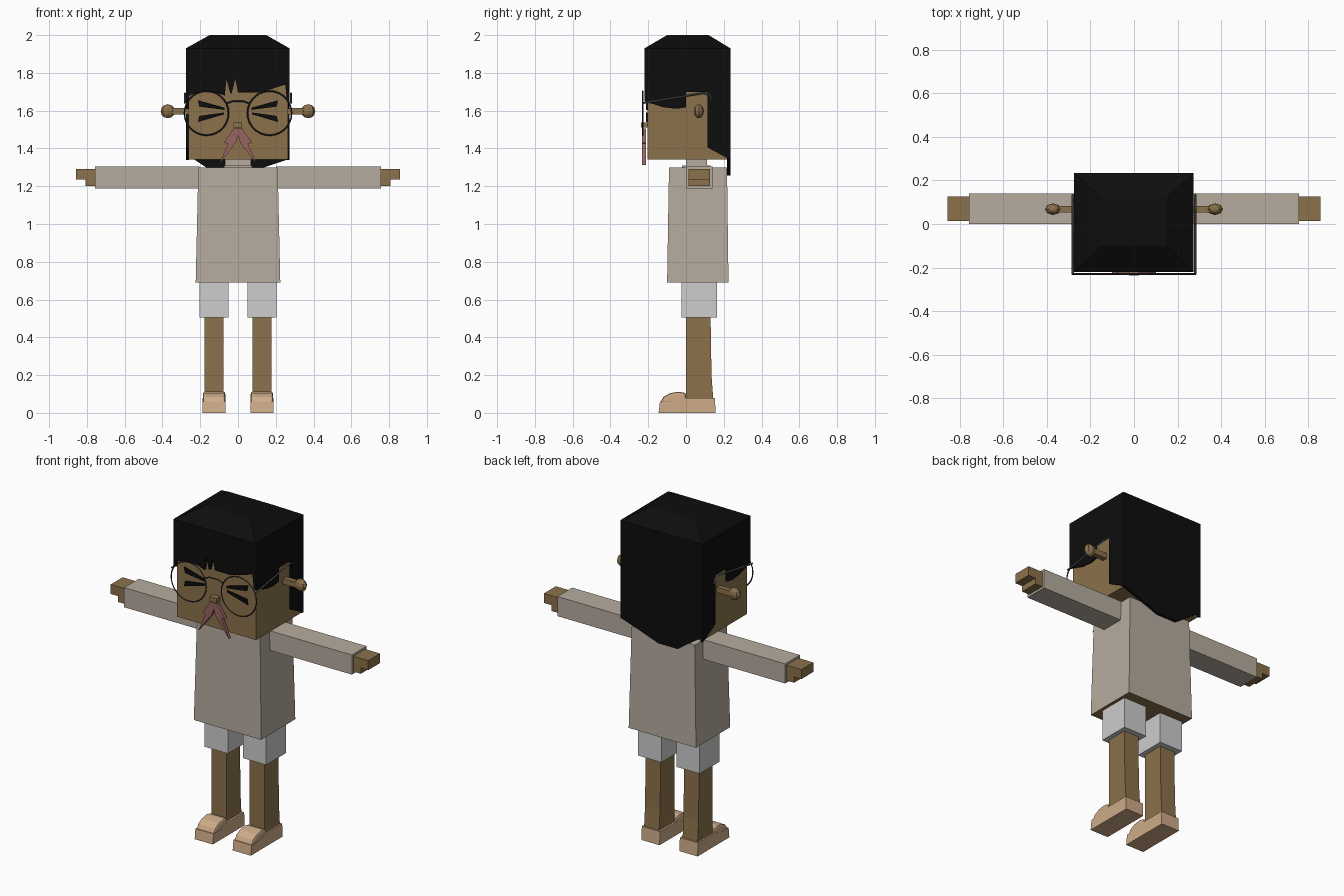
import bpy, bmesh, math
from mathutils import Vector

if "Cube" in bpy.data.objects:
    bpy.data.objects.remove(bpy.data.objects["Cube"], do_unlink=True)


def material(name, *rgb):
    m = bpy.data.materials.new(name)
    m.use_nodes = True
    m.diffuse_color = (*rgb, 1)
    m.node_tree.nodes["Principled BSDF"].inputs["Base Color"].default_value = (*rgb, 1)
    return m


SKIN = material("brown skin", 0.26, 0.165, 0.07)
HAIR = material("black hair", 0.004, 0.004, 0.004)
SHIRT = material("beige shirt", 0.47, 0.41, 0.345)
SHORTS = material("white shorts", 0.61, 0.61, 0.62)
SHOE = material("tan shoe", 0.62, 0.41, 0.25)
PINK = material("dusty pink", 0.31, 0.13, 0.12)
FRAME = material("dark frame", 0.03, 0.032, 0.04)
METAL = material("grey metal", 0.12, 0.12, 0.13)


def finish(name, bm, mat):
    bmesh.ops.recalc_face_normals(bm, faces=bm.faces)
    mesh = bpy.data.meshes.new(name)
    bm.to_mesh(mesh)
    bm.free()
    mesh.materials.append(mat)
    ob = bpy.data.objects.new(name, mesh)
    bpy.context.collection.objects.link(ob)
    return ob


def frustum(name, mat, x, y, z, top_x=None, top_y=None):
    """Block spanning the x, y, z ranges, with an optional different top."""
    bm = bmesh.new()
    rings = []
    for (xs, ys, h) in ((x, y, z[0]), (top_x or x, top_y or y, z[1])):
        rings.append([bm.verts.new((xs[i], ys[j], h)) for i, j in ((0, 0), (1, 0), (1, 1), (0, 1))])
    low, high = rings
    bm.faces.new(low)
    bm.faces.new(high)
    for i in range(4):
        j = (i + 1) % 4
        bm.faces.new((low[i], low[j], high[j], high[i]))
    return finish(name, bm, mat)


def plate(name, mat, points, axis, lo, hi):
    """Outline extruded along x (points are y, z) or along y (points are x, z)."""
    bm = bmesh.new()
    make = (lambda p, d: (d, *p)) if axis == "x" else (lambda p, d: (p[0], d, p[1]))
    a, b = ([bm.verts.new(make(p, d)) for p in points] for d in (lo, hi))
    bm.faces.new(a)
    bm.faces.new(b)
    for i in range(len(a)):
        j = (i + 1) % len(a)
        bm.faces.new((a[i], a[j], b[j], b[i]))
    return finish(name, bm, mat)


def wire(name, mat, points, radius):
    curve = bpy.data.curves.new(name, "CURVE")
    curve.dimensions = "3D"
    curve.bevel_depth = radius
    curve.bevel_resolution = 0
    curve.use_fill_caps = True
    spline = curve.splines.new("POLY")
    spline.points.add(len(points) - 1)
    for p, co in zip(spline.points, points):
        p.co = (*co, 1)
    curve.materials.append(mat)
    ob = bpy.data.objects.new(name, curve)
    bpy.context.collection.objects.link(ob)


def span(s, a, b):
    return tuple(sorted((s * a, s * b)))


# Head, nose and neck
frustum("head", SKIN, (-0.262, 0.264), (-0.204, 0.22), (1.341, 1.8))
frustum("nose", SKIN, (-0.024, 0.022), (-0.237, -0.2), (1.51, 1.538))
frustum("collar", SHIRT, (-0.075, 0.075), (-0.02, 0.13), (1.295, 1.31))
frustum("neck", SHIRT, (-0.07, 0.07), (0, 0.11), (1.3, 1.345))

# Hair: cap, sloping crown, fringe, back sheet and side pieces
X, Y = (-0.276, 0.273), (-0.22, 0.235)
frustum("hair_cap", HAIR, X, Y, (1.79, 1.93))
frustum("hair_crown", HAIR, X, Y, (1.93, 2.0), (-0.15, 0.15), (-0.1, 0.12))
plate("hair_fringe", HAIR, [
    (-0.276, 1.8), (-0.276, 1.66), (-0.25, 1.685), (-0.19, 1.698), (-0.12, 1.697),
    (-0.07, 1.68), (-0.061, 1.767), (-0.04, 1.69), (-0.034, 1.69), (-0.014, 1.77),
    (0, 1.695), (0.1, 1.695), (0.18, 1.715), (0.25, 1.738), (0.258, 1.66),
    (0.273, 1.65), (0.273, 1.8)], "y", -0.22, -0.2)
plate("hair_back", HAIR, [
    (-0.276, 1.8), (-0.276, 1.372), (-0.17, 1.3), (-0.11, 1.257), (0.02, 1.257),
    (0.14, 1.3), (0.273, 1.345), (0.273, 1.8)], "y", 0.218, 0.235)
for side, lo, hi in (("left", 0.26, 0.273), ("right", -0.276, -0.26)):
    plate(side + "_side_hair", HAIR, [
        (-0.22, 1.8), (-0.22, 1.65), (-0.18, 1.637), (-0.12, 1.618), (-0.05, 1.61),
        (0, 1.618), (0, 1.7), (0.114, 1.7), (0.114, 1.405), (0.235, 1.34),
        (0.235, 1.8)], "x", lo, hi)

# Moustache: a narrow top with two pointed tails
half = [(0.022, 1.505), (0.075, 1.43), (0.052, 1.425), (0.102, 1.313), (0.012, 1.43)]
plate("moustache", PINK, half + [(0, 1.47)] + [(-x, z) for x, z in reversed(half)],
      "y", -0.232, -0.212)

# Torso, with bare skin on its underside
torso = frustum("shirt_body", SHIRT, (-0.224, 0.224), (-0.1, 0.225), (0.69, 1.3),
                (-0.21, 0.21), (-0.09, 0.217))
torso.data.materials.append(SKIN)
for f in torso.data.polygons:
    f.material_index = int(f.normal.z < -0.9)

for s, side in ((1, "left_"), (-1, "right_")):
    # Squeezed-shut eye: two tapered strokes meeting towards the nose
    plate(side + "eye_upper", HAIR, [(s * x, z) for x, z in (
        (0.212, 1.655), (0.205, 1.622), (0.072, 1.604), (0.072, 1.616))], "y", -0.212, -0.203)
    plate(side + "eye_lower", HAIR, [(s * x, z) for x, z in (
        (0.212, 1.54), (0.205, 1.572), (0.075, 1.59), (0.075, 1.58))], "y", -0.212, -0.203)

    # Glasses rim and temple arm
    bpy.ops.mesh.primitive_torus_add(
        major_segments=28, minor_segments=4, major_radius=0.117, minor_radius=0.004,
        location=(s * 0.167, -0.23, 1.587), rotation=(math.pi / 2, 0, 0))
    rim = bpy.context.object
    rim.name = side + "glasses_rim"
    rim.data.materials.append(FRAME)
    wire(side + "glasses_arm", METAL, [
        (s * 0.281, -0.23, 1.64), (s * 0.281, 0.09, 1.693), (s * 0.281, 0.125, 1.685),
        (s * 0.281, 0.135, 1.655)], 0.005)

    # Ear: stem with a faceted knob
    frustum(side + "ear_stem", SKIN, span(s, 0.25, 0.35), (0.052, 0.083), (1.58, 1.613))
    bm = bmesh.new()
    bmesh.ops.create_uvsphere(bm, u_segments=8, v_segments=6, radius=0.037)
    bmesh.ops.scale(bm, vec=(1, 0.72, 1), verts=bm.verts)
    bmesh.ops.translate(bm, vec=Vector((s * 0.372, 0.068, 1.597)), verts=bm.verts)
    finish(side + "ear_knob", bm, SKIN)

    # Arm: sleeve, fingers and palm
    frustum(side + "sleeve", SHIRT, span(s, 0.205, 0.758), (0, 0.14), (1.187, 1.305))
    frustum(side + "fingers", SKIN, span(s, 0.74, 0.857), (0.014, 0.127), (1.235, 1.292))
    frustum(side + "palm", SKIN, span(s, 0.74, 0.808), (0.014, 0.127), (1.2, 1.235))

    # Leg: shorts, shin and shoe
    frustum(side + "shorts", SHORTS, span(s, 0.05, 0.205), (-0.025, 0.163), (0.505, 0.7))
    frustum(side + "shin", SKIN, span(s, 0.078, 0.178), (0, 0.135), (0.2, 0.52),
            None, (0, 0.13))
    frustum(side + "ankle", SKIN, span(s, 0.078, 0.178), (0, 0.146), (0.05, 0.2),
            None, (0, 0.135))
    a, b = span(s, 0.066, 0.187)
    plate(side + "shoe_sole", SHOE, [
        (-0.145, 0), (0.157, 0), (0.153, 0.08), (0, 0.08), (-0.06, 0.062),
        (-0.138, 0.06)], "x", a, b)
    toe = plate(side + "shoe_upper", SHOE, [
        (-0.138, 0.05), (0, 0.05), (0, 0.105), (-0.04, 0.112), (-0.085, 0.104),
        (-0.12, 0.084)], "x", a + 0.001, b - 0.001)
    bevel = toe.modifiers.new("soft_edges", "BEVEL")
    bevel.width = 0.012
    bevel.segments = 2
    bevel.angle_limit = math.radians(50)

# Glasses bridge
wire("glasses_bridge", FRAME, [
    (-0.062, -0.23, 1.637), (-0.03, -0.23, 1.65), (0.03, -0.23, 1.65), (0.062, -0.23, 1.637)], 0.004)
